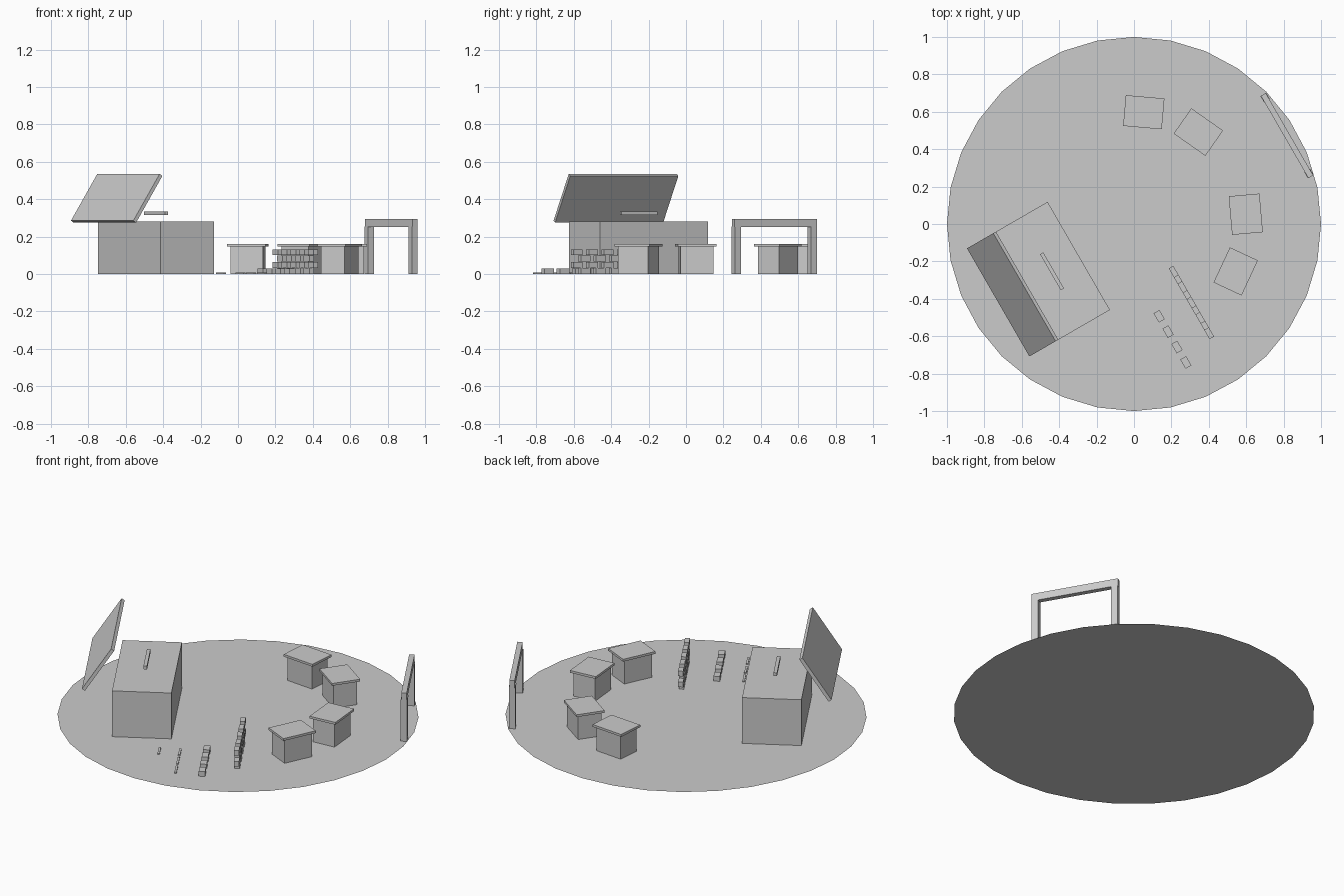
import bpy, bmesh
from math import radians, cos, sin

if "Cube" in bpy.data.objects:
    bpy.data.objects.remove(bpy.data.objects["Cube"])

AXIS = 30  # the whole layout is symmetric about this heading


def box(name, heading, r, t, zc, size, tilt=0):
    """Box placed at r along and t across a heading (degrees)."""
    a = radians(heading)
    me = bpy.data.meshes.new(name)
    bm = bmesh.new()
    bmesh.ops.create_cube(bm, size=1)
    bmesh.ops.scale(bm, vec=size, verts=bm.verts)
    bm.to_mesh(me)
    bm.free()
    ob = bpy.data.objects.new(name, me)
    ob.location = (r * cos(a) - t * sin(a), r * sin(a) + t * cos(a), zc)
    ob.rotation_euler = (0, radians(-tilt), a)
    bpy.context.collection.objects.link(ob)
    return ob


def row(name, r, t, z0, size, count, step):
    """Evenly spaced blocks running across the axis."""
    for i in range(count):
        off = (i - (count - 1) / 2) * step
        box(f"{name}_{i + 1}", AXIS, r, t + off, z0 + size[2] / 2, size)


# round floor
bpy.ops.mesh.primitive_circle_add(vertices=32, radius=1, fill_type='NGON')
bpy.context.object.name = "floor_disc"

# large chest with leaning lid and floating bar
box("chest", AXIS, -0.506, 0, 0.14, (0.33, 0.667, 0.28))
box("leaning_lid", AXIS, -0.749, 0, 0.405, (0.298, 0.667, 0.02), tilt=57)
box("chest_bar", AXIS, -0.506, 0, 0.325, (0.02, 0.222, 0.02))

# four small lidded crates on an arc
for i, h in enumerate((85, 55, 5, -25)):
    box(f"crate_{i + 1}", h, 0.6, 0, 0.073, (0.137, 0.176, 0.146))
    box(f"crate_lid_{i + 1}", h, 0.6, 0, 0.153, (0.165, 0.207, 0.014))

# gate at the rim
for side, name in ((1, "left"), (-1, "right")):
    box(f"gate_post_{name}", AXIS, 0.945, side * 0.234, 0.127, (0.036, 0.038, 0.254))
box("gate_beam", AXIS, 0.945, 0, 0.273, (0.03, 0.508, 0.045))

# staggered brick wall
for c in range(4):
    row(f"wall_course_{c + 1}", 0.056, -0.517, c * 0.0335,
        (0.028, 0.057 if c % 2 else 0.06, 0.031), 5 - (c + 1) % 2, 0.095)

# loose bricks and thin slats
row("loose_brick", -0.130, -0.637, 0, (0.036, 0.057, 0.03), 4, 0.095)
row("slat", -0.279, -0.624, 0, (0.012, 0.085, 0.007), 3, 0.115)
row("single_slat", -0.394, -0.502, 0, (0.012, 0.085, 0.007), 1, 0)
